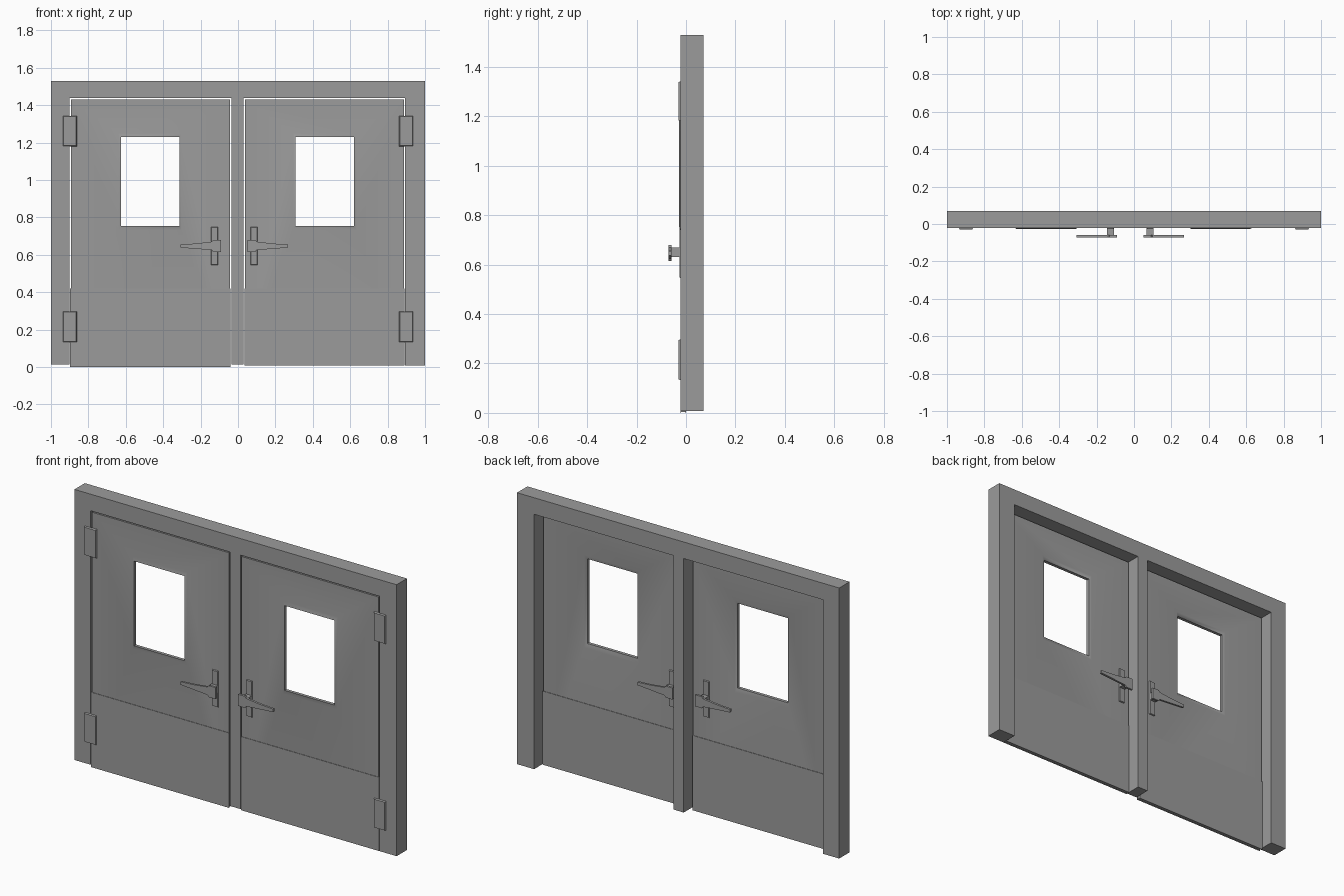
import bpy, bmesh

if "Cube" in bpy.data.objects:
    bpy.data.objects.remove(bpy.data.objects["Cube"])

grey = bpy.data.materials.new("dark_grey_paint")
grey.diffuse_color = (.33, .33, .33, 1)
grey.use_nodes = True
grey.node_tree.nodes["Principled BSDF"].inputs["Base Color"].default_value = grey.diffuse_color


def loft(name, rings, closed=False):
    """Skin successive rings of points; cap the ends or close the loop."""
    bm = bmesh.new()
    vs = [[bm.verts.new(p) for p in r] for r in rings]
    n = len(rings[0])
    for a, b in zip(vs, vs[1:] + ([vs[0]] if closed else [])):
        for i in range(n):
            j = (i + 1) % n
            bm.faces.new((a[i], a[j], b[j], b[i]))
    if not closed:
        bm.faces.new(vs[0])
        bm.faces.new(vs[-1][::-1])
    bmesh.ops.recalc_face_normals(bm, faces=bm.faces)
    me = bpy.data.meshes.new(name)
    bm.to_mesh(me)
    bm.free()
    me.materials.append(grey)
    ob = bpy.data.objects.new(name, me)
    bpy.context.collection.objects.link(ob)
    return ob


def rect(x0, x1, z0, z1, inset=0):
    x0, x1, z0, z1 = x0 + inset, x1 - inset, z0 + inset, z1 - inset
    return [(x0, z0), (x1, z0), (x1, z1), (x0, z1)]


def prism(name, outline, y0, y1, end=None):
    """Extrude an outline along y, optionally tapering to a second outline."""
    return loft(name, [[(x, y, z) for x, z in o]
                       for o, y in ((outline, y0), (end or outline, y1))])


# Frame: jambs, header and centre mullion as one comb-shaped outline
B, T, TOP = 0.012, 1.437, 1.53
frame = [(-1, B), (-.9, B), (-.9, T), (-.035, T), (-.035, B), (.03, B),
         (.03, T), (.894, T), (.894, .007), (1, .007), (1, TOP), (-1, TOP)]
prism("door_frame", frame, -.022, .07)

LEVER = [(-.09, .615), (-.09, .68), (-.132, .68), (-.14, .67), (-.225, .66),
         (-.307, .655), (-.307, .638), (-.225, .632), (-.14, .625), (-.132, .615)]
DOOR_Y = -.011   # middle plane of the door leaf

for side in ("left", "right"):
    def fx(pts, c=-.003):
        return pts if side == "left" else [(2 * c - x, z) for x, z in pts]

    z0 = 0.003 if side == "left" else 0.01

    # Door leaf with a softly shaded pressed window surround
    outer = rect(-.893, -.043, z0, 1.43)
    surround = rect(-.64, -.302, .731, 1.25)
    opening = rect(-.625, -.313, .755, 1.23)
    rings = [(outer, -.02), (surround, -.02), (opening, -.028),
             (opening, -.010), (surround, -.002), (outer, -.002)]
    door = loft(side + "_door",
                [[(x, y, z) for x, z in fx(r)] for r, y in rings], True)
    bpy.ops.object.select_all(action='DESELECT')
    door.select_set(True)
    bpy.context.view_layer.objects.active = door
    bpy.ops.object.shade_smooth_by_angle(angle=.8)

    # Kick plates on both faces
    kick = fx(rect(-.897, -.04, z0 - .003, .42))
    prism(side + "_kick_plate_front", kick, -.0225, -.0195)
    prism(side + "_kick_plate_back", kick, -.0025, .0005)

    # Hinges with chamfered edges
    for where, h0, h1 in (("lower", .132, .298), ("upper", 1.18, 1.343)):
        prism(f"{side}_hinge_{where}", fx(rect(-.936, -.861, h0, h1), 0),
              -.021, -.03, fx(rect(-.936, -.861, h0, h1, .004), 0))

    # Lever handles on both faces
    plate = (-.145, -.107, .545, .75)
    for face, s in (("front", -1), ("back", 1)):
        for part, outline, d0, d1, end in (
                ("plate", rect(*plate), .008, .0155, rect(*plate, .003)),
                ("stem", rect(-.145, -.108, .63, .67), .01, .052, None),
                ("lever", LEVER, .048, .060, None)):
            prism(f"{side}_{face}_handle_{part}", fx(outline, -.02),
                  DOOR_Y + s * d0, DOOR_Y + s * d1,
                  end and fx(end, -.02))
